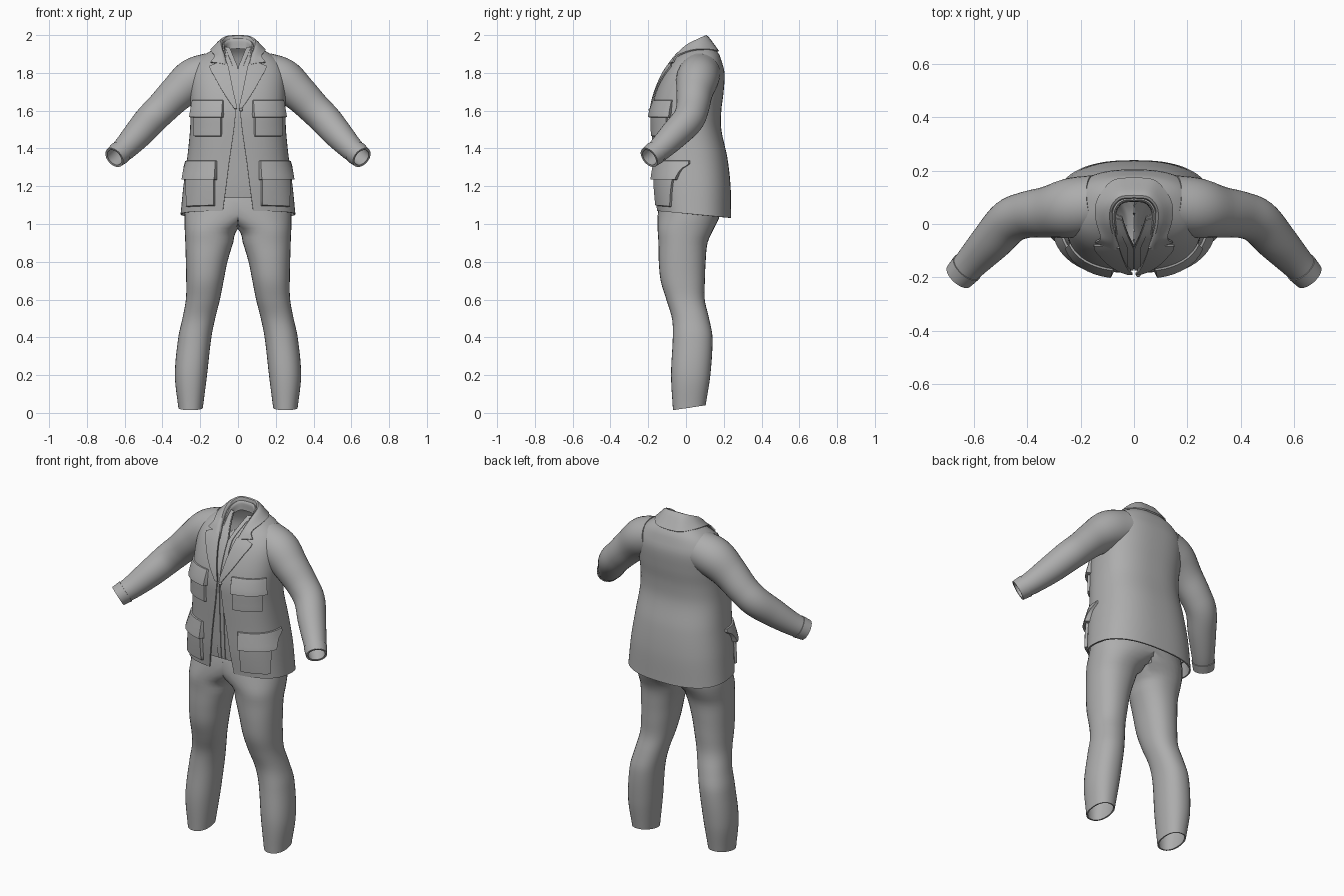
import bpy, bmesh
from math import sin, cos, asin, pi, radians
from mathutils import Vector

cube = bpy.data.objects.get("Cube")
if cube:
    bpy.data.objects.remove(cube, do_unlink=True)

cloth = bpy.data.materials.new("grey cloth")
cloth.use_nodes = True
GREY = (0.42, 0.42, 0.42, 1)
cloth.diffuse_color = GREY
for node in cloth.node_tree.nodes:
    if node.type == 'BSDF_PRINCIPLED':
        node.inputs["Base Color"].default_value = GREY
        node.inputs["Roughness"].default_value = 0.8


def sample(table, k):
    """Smooth interpolation of table rows, keyed by their first column."""
    n = len(table)
    k = min(max(k, table[0][0]), table[-1][0])
    i = 0
    while i < n - 2 and k > table[i + 1][0]:
        i += 1
    a, b = table[i], table[i + 1]
    p, q = table[max(i - 1, 0)], table[min(i + 2, n - 1)]
    h = b[0] - a[0]
    s = (k - a[0]) / h
    out = []
    for j in range(1, len(a)):
        m0 = (b[j] - p[j]) / (b[0] - p[0]) * h
        m1 = (q[j] - a[j]) / (q[0] - a[0]) * h
        out.append((2*s**3 - 3*s*s + 1) * a[j] + (s**3 - 2*s*s + s) * m0
                   + (3*s*s - 2*s**3) * b[j] + (s**3 - s*s) * m1)
    return out


def steps(a, b, n):
    return [a + (b - a) * i / n for i in range(n + 1)]


def sheet(name, fn, us, vs, closed=False, thick=0.008):
    """Mesh fn(u, v) as a grid, mirror it across x and give it thickness."""
    bm = bmesh.new()
    rows = [[bm.verts.new(fn(u, v)) for u in us] for v in vs]
    n = len(us)
    for r, s in zip(rows, rows[1:]):
        for i in range(n if closed else n - 1):
            j = (i + 1) % n
            quad = (r[i], r[j], s[j], s[i])
            if max(v.co.x for v in quad) > 1e-4:
                bm.faces.new(quad)
    loose = [v for v in bm.verts if not v.link_faces]
    bmesh.ops.delete(bm, geom=loose, context='VERTS')
    bmesh.ops.remove_doubles(bm, verts=bm.verts, dist=1e-5)
    bmesh.ops.recalc_face_normals(bm, faces=bm.faces)
    mesh = bpy.data.meshes.new(name)
    bm.to_mesh(mesh)
    bm.free()
    mesh.materials.append(cloth)
    ob = bpy.data.objects.new(name, mesh)
    bpy.context.collection.objects.link(ob)
    ob.modifiers.new("mirror", 'MIRROR')
    solid = ob.modifiers.new("cloth thickness", 'SOLIDIFY')
    solid.thickness = thick
    solid.offset = 0
    bpy.ops.object.select_all(action='DESELECT')
    ob.select_set(True)
    bpy.context.view_layer.objects.active = ob
    bpy.ops.object.convert(target='MESH')
    bm = bmesh.new()
    bm.from_mesh(ob.data)
    bmesh.ops.recalc_face_normals(bm, faces=bm.faces)
    bm.to_mesh(ob.data)
    bm.free()
    bpy.ops.object.shade_smooth_by_angle(angle=radians(42))
    return ob


def power(v, p):
    return abs(v) ** p * (1 if v >= 0 else -1)


# Trousers: height, inner x, outer x, front y, back y
LEG = [(.025, .19, .312, -.065, .10), (.2, .168, .33, -.075, .125), (.4, .145, .312, -.066, .136),
       (.5, .125, .29, -.07, .118), (.6, .10, .272, -.10, .095), (.7, .08, .27, -.13, .096),
       (.8, .06, .272, -.14, .10), (.9, .03, .275, -.142, .11), (.97, .004, .278, -.146, .14),
       (1.03, -.12, .28, -.146, .17), (1.1, -.27, .275, -.142, .18), (1.2, -.25, .25, -.12, .15)]


def leg(a, z):
    x0, x1, f, b = sample(LEG, z)
    x = (x0 + x1) / 2 + (x1 - x0) / 2 * power(cos(a), .9)
    y = (f + b) / 2 + (b - f) / 2 * power(sin(a), .9)
    return Vector((max(x, 0), y, z + .18 * y * max(0, 1 - z / .2)))


ring = steps(0, 2 * pi, 32)[:-1]
sheet("trousers", leg, ring, steps(.025, 1.2, 48), closed=True)

# Jacket body: height, half width, front y, back y
TORSO = [(1.055, .30, -.152, .235), (1.2, .285, -.165, .232), (1.35, .265, -.172, .215),
         (1.5, .25, -.178, .183), (1.6, .248, -.178, .183), (1.7, .25, -.155, .195),
         (1.8, .245, -.112, .20), (1.86, .215, -.07, .185), (1.9, .165, -.03, .17),
         (1.935, .10, .01, .14)]
# Half width of the front openings by height
GAP = [(1.055, .08), (1.3, .05), (1.6, .012), (1.7, .03), (1.8, .05), (1.87, .065), (1.935, .075)]
SHIRT_GAP = [(1.13, 0), (1.7, 0), (1.82, 0), (1.87, .018), (1.935, .045)]
BOX = .8


def body(t, z, out=0):
    w, f, b = sample(TORSO, z)
    w, f, b = w + out, f - out, b + out
    x = w * max(sin(t), 0) ** BOX
    y = (f + b) / 2 - (b - f) / 2 * power(cos(t), BOX)
    return Vector((x, y, z - .1 * y * max(0, (1.2 - z) / .15)))


def angle(x, z, out=0):
    w = sample(TORSO, z)[0] + out
    return asin(min(max(x, 0) / w, 1) ** (1 / BOX))


def wrap(gap, out):
    def fn(u, z):
        t = angle(sample(gap, z)[0], z, out)
        return body(t + (pi - t) * u, z, out)
    return fn


sheet("jacket_body", wrap(GAP, 0), steps(0, 1, 32), steps(1.055, 1.935, 44))
sheet("shirt", wrap(SHIRT_GAP, -.014), steps(0, 1, 32), steps(1.13, 1.935, 40), thick=.006)


# Shirt front edging and jacket lapels follow the body surface
def strip(inner, outer, out):
    def fn(u, z):
        a, b = inner(z), outer(z)
        return body(angle(a + (b - a) * u, z, out), z, out)
    return fn


LAPEL = [(1.61, .02), (1.7, .08), (1.78, .125), (1.835, .15), (1.85, .115)]


def gap(z):
    return sample(GAP, z)[0]


def shirt_gap(z):
    return max(sample(SHIRT_GAP, z)[0], 0)


sheet("lapels", strip(lambda z: gap(z) - .006, lambda z: sample(LAPEL, z)[0], .011),
      steps(0, 1, 8), steps(1.61, 1.85, 16))
sheet("shirt_edging", strip(lambda z: shirt_gap(z) + .002, lambda z: shirt_gap(z) + .024, -.008),
      steps(0, 1, 4), steps(1.135, 1.93, 30), thick=.005)


# Pockets: raised patches, with flaps that lift toward their lower edge
def pocket(name, x0, x1, z0, z1, height, flap):
    def fn(u, v):
        z = z0 + (z1 - z0) * v
        edge = u in (0, 1) or v in (0, 1)
        lift = height * (1 - .65 * v) if flap else height
        t0, t1 = angle(x0, z), angle(x1, z)
        return body(t0 + (t1 - t0) * u, z, -.002 if edge else lift)
    span = [0] + steps(.02, .98, 8) + [1]
    sheet(name, fn, span, span, thick=.004)


pocket("chest_pockets", .085, .225, 1.465, 1.60, .013, False)
pocket("chest_pocket_flaps", .075, .235, 1.565, 1.655, .026, True)
pocket("hip_pockets", .12, .262, 1.085, 1.29, .016, False)
pocket("hip_pocket_flaps", .11, .27, 1.235, 1.335, .03, True)

# Collars: from the front end round to the centre back
TOP = [(0, .065, -.095, 1.84), (1, .076, -.055, 1.89), (2, .09, 0, 1.943),
       (3, .088, .06, 1.975), (4, .055, .10, 1.993), (5, 0, .107, 1.996)]
FALL = [(0, .145, -.068, 1.856), (1, .125, -.048, 1.888), (2, .142, .02, 1.916),
        (3, .136, .09, 1.925), (4, .08, .16, 1.918), (5, 0, .172, 1.914)]


def collar(size, drop):
    def fn(u, v):
        top, fall = Vector(sample(TOP, u)), Vector(sample(FALL, u))
        stand = Vector((top.x * .9, .02 + (top.y - .02) * .9, top.z - .05))
        p = sample([(0, *stand), (1, *top), (2, *fall)], v)
        return Vector((p[0] * size, .02 + (p[1] - .02) * size, p[2] - drop))
    return fn


sheet("jacket_collar", collar(1, 0), steps(0, 5, 24), steps(0, 2, 10))
sheet("shirt_collar", collar(.84, .018), steps(0, 5, 24), steps(0, 1.5, 8), thick=.006)

# Sleeves: centre line and radius
ARM = [(0, .14, .075, 1.80, .105), (1, .235, .06, 1.765, .108), (2, .32, .045, 1.695, .093),
       (3, .40, .035, 1.615, .083), (4, .465, .01, 1.55, .08), (5, .53, -.06, 1.475, .073),
       (6, .60, -.135, 1.40, .06), (7, .655, -.195, 1.352, .05)]


def sleeve(extra):
    def fn(a, k):
        x, y, z, r = sample(ARM, k)
        ahead = Vector(sample(ARM, min(k + .1, 7))[:3])
        behind = Vector(sample(ARM, max(k - .1, 0))[:3])
        along = (ahead - behind).normalized()
        side = along.cross(Vector((0, 0, 1))).normalized()
        up = side.cross(along)
        return Vector((x, y, z)) + (side * cos(a) + up * sin(a)) * (r + extra)
    return fn


sheet("sleeves", sleeve(0), ring, steps(0, 7, 35), closed=True)
sheet("cuffs", sleeve(.004), ring, steps(6.45, 7, 4), closed=True)

# Front button
bpy.ops.mesh.primitive_uv_sphere_add(segments=12, ring_count=8, radius=.009,
                                     location=(.016, -.19, 1.605))
button = bpy.context.object
button.name = "button"
button.data.materials.append(cloth)
bpy.ops.object.shade_smooth()
